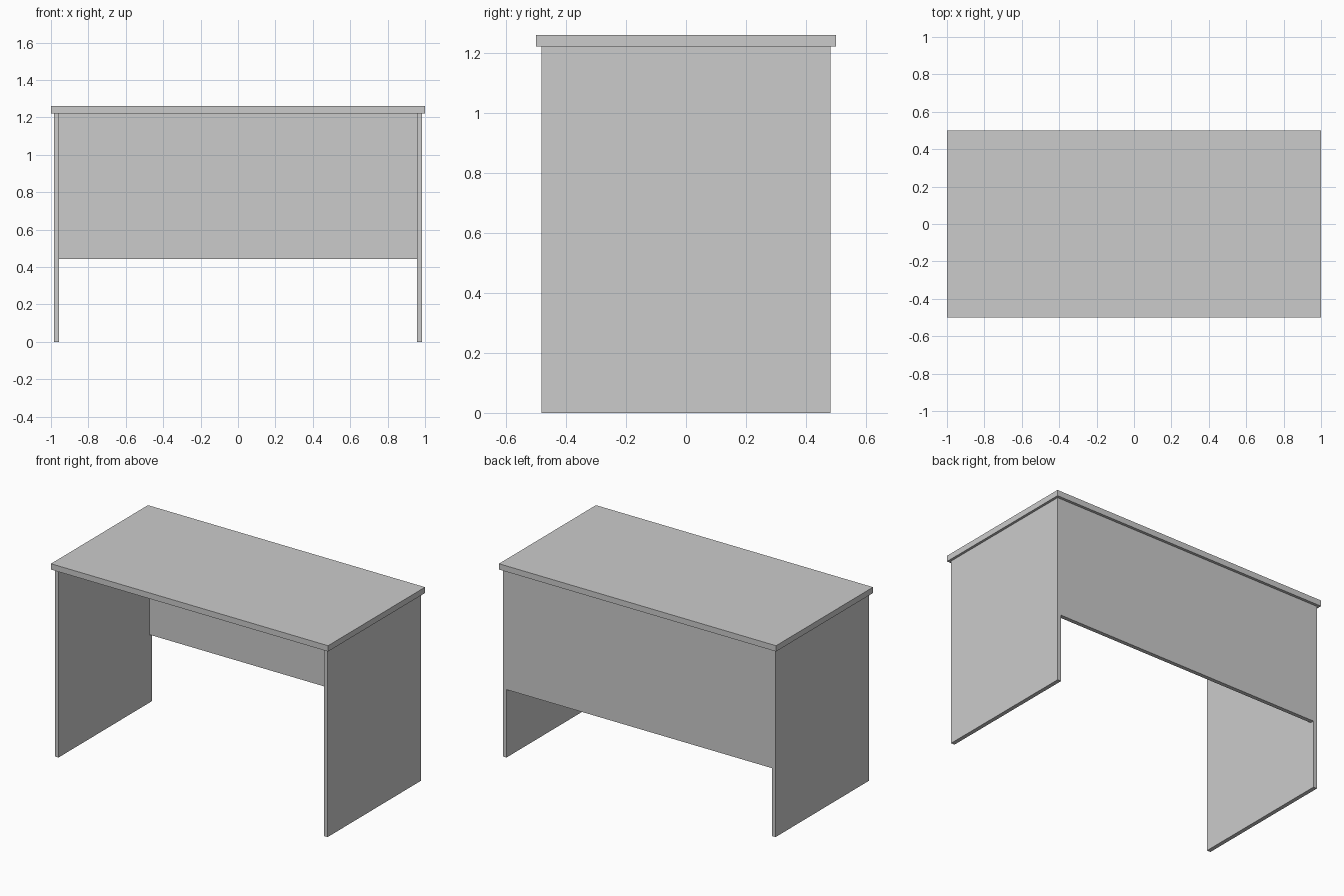
import bpy

if "Cube" in bpy.data.objects:
    bpy.data.objects.remove(bpy.data.objects["Cube"])


def box(name, x, y, z):
    """Add a box spanning the given (min, max) ranges."""
    spans = (x, y, z)
    bpy.ops.mesh.primitive_cube_add(size=1, location=[(a + b) / 2 for a, b in spans])
    ob = bpy.context.object
    ob.name = name
    ob.scale = [b - a for a, b in spans]
    bpy.ops.object.transform_apply(location=False, rotation=False, scale=True)
    return ob


TOP_Z, UNDER_Z = 1.26, 1.222
OUTER_X, INNER_X = 0.984, 0.958
DEPTH = 0.482
BOARD = OUTER_X - INNER_X

# Desk top, overhanging on all sides
box("desk_top", (-1, 1), (-0.5, 0.5), (UNDER_Z, TOP_Z))

# Full-depth side panels
box("right_side_panel", (INNER_X, OUTER_X), (-DEPTH, DEPTH), (0, UNDER_Z))
box("left_side_panel", (-OUTER_X, -INNER_X), (-DEPTH, DEPTH), (0, UNDER_Z))

# Back panel between the sides, flush with their rear edges
box("back_panel", (-INNER_X, INNER_X), (DEPTH - BOARD, DEPTH), (0.443, UNDER_Z))
